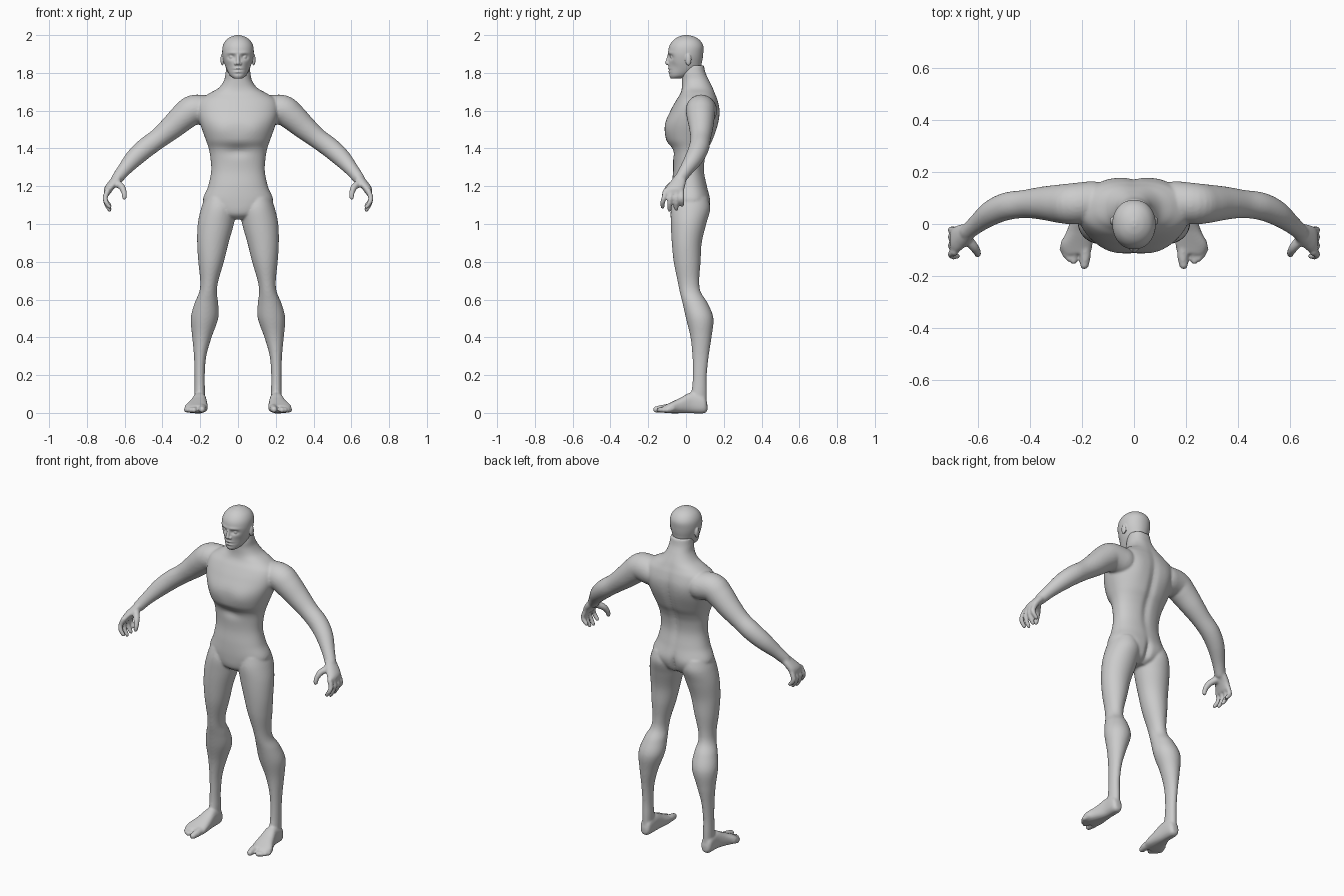
import bpy, bmesh, math
from mathutils import Vector, Matrix


def spline(rows, k):
    """Catmull-Rom interpolation through rows of numbers."""
    out = []
    for i in range(len(rows) - 1):
        p = [rows[max(i - 1, 0)], rows[i], rows[i + 1], rows[min(i + 2, len(rows) - 1)]]
        for s in range(k):
            t = s / k
            out.append([0.5 * (2 * b + (c - a) * t + (2 * a - 5 * b + 4 * c - d) * t * t
                               + (3 * b - a - 3 * c + d) * t ** 3) for a, b, c, d in zip(*p)])
    return out + [list(rows[-1])]


def skin(bm, rings):
    vs = [[bm.verts.new(c) for c in r] for r in rings]
    n = len(vs[0])
    for a, b in zip(vs, vs[1:]):
        for i in range(n):
            bm.faces.new((a[i], a[(i + 1) % n], b[(i + 1) % n], b[i]))
    bm.faces.new(vs[0])
    bm.faces.new(vs[-1])


def loft(bm, rows, axis='z', power=2.0, n=64, k=6):
    """Rows are (position, a0, a1, b0, b1): oval limits at each position on the axis."""
    rings = []
    for h, a0, a1, b0, b1 in spline(rows, k):
        ring = []
        for i in range(n):
            c, s = math.cos(2 * math.pi * i / n), math.sin(2 * math.pi * i / n)
            a = (a0 + a1) / 2 + (a1 - a0) / 2 * math.copysign(abs(c) ** (2 / power), c)
            b = (b0 + b1) / 2 + (b1 - b0) / 2 * math.copysign(abs(s) ** (2 / power), s)
            ring.append((a, b, h) if axis == 'z' else (a, h, b))
        rings.append(ring)
    skin(bm, rings)


def ball(bm, p, r, scale=(1, 1, 1)):
    m = Matrix.Translation(p) @ Matrix.Diagonal((*scale, 1))
    bmesh.ops.create_icosphere(bm, subdivisions=3, radius=r, matrix=m)


def tube(bm, pts, n=24, k=5):
    """Round limb through (x, y, z, radius) points with ball ends."""
    pts = spline(pts, k)
    rings = []
    for i, p in enumerate(pts):
        t = Vector(pts[min(i + 1, len(pts) - 1)][:3]) - Vector(pts[max(i - 1, 0)][:3])
        t.normalize()
        u = t.cross(Vector((0.3, 1, 0.2))).normalized()
        v = t.cross(u)
        rings.append([Vector(p[:3]) + p[3] * (u * math.cos(2 * math.pi * j / n)
                      + v * math.sin(2 * math.pi * j / n)) for j in range(n)])
    skin(bm, rings)
    for p in (pts[0], pts[-1]):
        ball(bm, p[:3], p[3])


def sculpt(bm, marks):
    """Gaussian pushes along y: (x, y, z, radius x, radius z, amount), both sides."""
    for v in bm.verts:
        x, y, z = v.co
        for cx, cy, cz, rx, rz, d in marks:
            if abs(y - cy) < 0.1:
                v.co.y += d * math.exp(-((abs(x) - cx) / rx) ** 2 - ((z - cz) / rz) ** 2)


def mirror(bm):
    dup = bmesh.ops.duplicate(bm, geom=bm.verts[:] + bm.edges[:] + bm.faces[:])['geom']
    for g in dup:
        if isinstance(g, bmesh.types.BMVert):
            g.co.x *= -1


def finish(bm, name, voxel, smooth):
    bmesh.ops.recalc_face_normals(bm, faces=bm.faces[:])
    me = bpy.data.meshes.new(name)
    bm.to_mesh(me)
    bm.free()
    ob = bpy.data.objects.new(name, me)
    bpy.context.collection.objects.link(ob)
    r = ob.modifiers.new("fuse", 'REMESH')
    r.mode = 'VOXEL'
    r.voxel_size = voxel
    r.use_smooth_shade = True
    s = ob.modifiers.new("soften", 'SMOOTH')
    s.factor = 0.5
    s.iterations = smooth


body = bmesh.new()
# leg
loft(body, [(1.14, .03, .175, -.065, .115), (1.08, .01, .196, -.08, .128),
            (1.0, .022, .213, -.08, .107), (.9, .05, .216, -.075, .083),
            (.8, .075, .21, -.065, .077), (.7, .104, .2, -.045, .07),
            (.64, .112, .205, -.033, .078), (.58, .105, .23, -.018, .115),
            (.5, .105, .25, 0, .145), (.4, .14, .242, .024, .135),
            (.3, .168, .233, .034, .12), (.2, .176, .23, .036, .11),
            (.12, .175, .23, .03, .11), (.05, .175, .23, .01, .11)])
# foot and toes
loft(body, [(.113, .187, .218, .012, .045), (.095, .172, .235, -.002, .09),
            (.03, .167, .24, -.002, .108), (-.03, .162, .26, -.002, .08),
            (-.08, .16, .283, -.002, .056), (-.115, .168, .272, 0, .04)], 'y', 2.5)
tube(body, [(.19, -.08, .026, .024), (.188, -.125, .022, .021), (.191, -.158, .018, .017)])
for x, y in ((.232, -.142), (.249, -.132), (.263, -.117), (.273, -.098)):
    tube(body, [(x - .01, -.07, .025, .018), (x, y, .015, .014)])
# arm
tube(body, [(.16, .085, 1.60, .08), (.235, .078, 1.604, .079), (.285, .078, 1.57, .074),
            (.35, .08, 1.512, .064), (.42, .077, 1.454, .054), (.49, .068, 1.402, .053),
            (.55, .042, 1.348, .048), (.605, .0, 1.285, .036), (.64, -.03, 1.24, .031)], 32)
# palm, fingers and thumb
loft(body, [(1.26, .61, .655, -.055, .0), (1.225, .625, .685, -.082, .0),
            (1.19, .655, .708, -.108, -.008), (1.155, .68, .708, -.118, -.015)], 'z', 2.3)
for y, tip, spread in ((-.108, 1.09, -.016), (-.079, 1.075, -.008), (-.051, 1.08, 0), (-.025, 1.10, .004)):
    tube(body, [(.69, y, 1.175, .015), (.703, y + spread / 2, 1.14, .0135),
                (.698, y + spread, (tip + 1.14) / 2, .0125), (.68, y + spread, tip, .011)])
tube(body, [(.64, -.06, 1.215, .02), (.615, -.09, 1.195, .018),
            (.603, -.11, 1.165, .0145), (.602, -.118, 1.14, .012)])
mirror(body)
# torso and neck
torso = bmesh.new()
loft(torso, [(z, -w, w, f, b) for z, w, f, b in (
    (1.025, .05, -.04, .07), (1.055, .13, -.072, .11), (1.12, .185, -.08, .128),
    (1.2, .158, -.077, .112), (1.28, .142, -.068, .097), (1.35, .146, -.07, .103),
    (1.4, .155, -.08, .12), (1.45, .172, -.106, .145), (1.53, .2, -.11, .17),
    (1.6, .217, -.082, .178), (1.655, .205, -.052, .168), (1.69, .155, -.03, .155),
    (1.72, .103, -.022, .143), (1.76, .074, -.021, .123), (1.8, .066, -.022, .104),
    (1.84, .06, -.01, .095))], 'z', 2.25, 96)
sculpt(torso, [(0, .16, 1.45, .022, .2, -.012), (0, .12, 1.08, .015, .06, -.018),
               (.09, -.1, 1.5, .06, .05, -.006), (.0, -.08, 1.385, .06, .03, .012),
               (.1, .17, 1.56, .05, .08, .006), (.09, .12, 1.1, .05, .05, .006)])
me = bpy.data.meshes.new("torso_part")
torso.to_mesh(me)
torso.free()
body.from_mesh(me)
bpy.data.meshes.remove(me)
finish(body, "body", .0065, 4)

# head
head = bmesh.new()
loft(head, [(z, -w, w, f, b) for z, w, f, b in (
    (1.77, .022, -.08, -.03), (1.785, .042, -.088, .02), (1.82, .061, -.091, .072),
    (1.86, .075, -.093, .085), (1.9, .083, -.095, .091), (1.94, .081, -.089, .092),
    (1.97, .066, -.07, .076), (1.99, .04, -.042, .048), (2.0, .01, -.01, .014))], 'z', 2.1, 96, 10)
sculpt(head, [(.034, -.09, 1.884, .02, .013, .014), (.03, -.09, 1.906, .03, .008, -.004),
              (.05, -.08, 1.835, .016, .025, .005), (0, -.09, 1.815, .026, .003, .006),
              (0, -.09, 1.823, .022, .005, -.005), (0, -.09, 1.806, .02, .005, -.005),
              (0, -.09, 1.795, .02, .005, .003)])
# nose
tube(head, [(0, -.088, 1.9, .008), (0, -.094, 1.875, .009), (0, -.1, 1.853, .011)])
for s in (-1, 1):
    ball(head, (s * .012, -.092, 1.849), .009)
    # eyes and ears
    ball(head, (s * .034, -.069, 1.884), .013)
    ball(head, (s * .083, .012, 1.87), .03, (.32, .55, 1.05))
finish(head, "head", .0035, 2)
